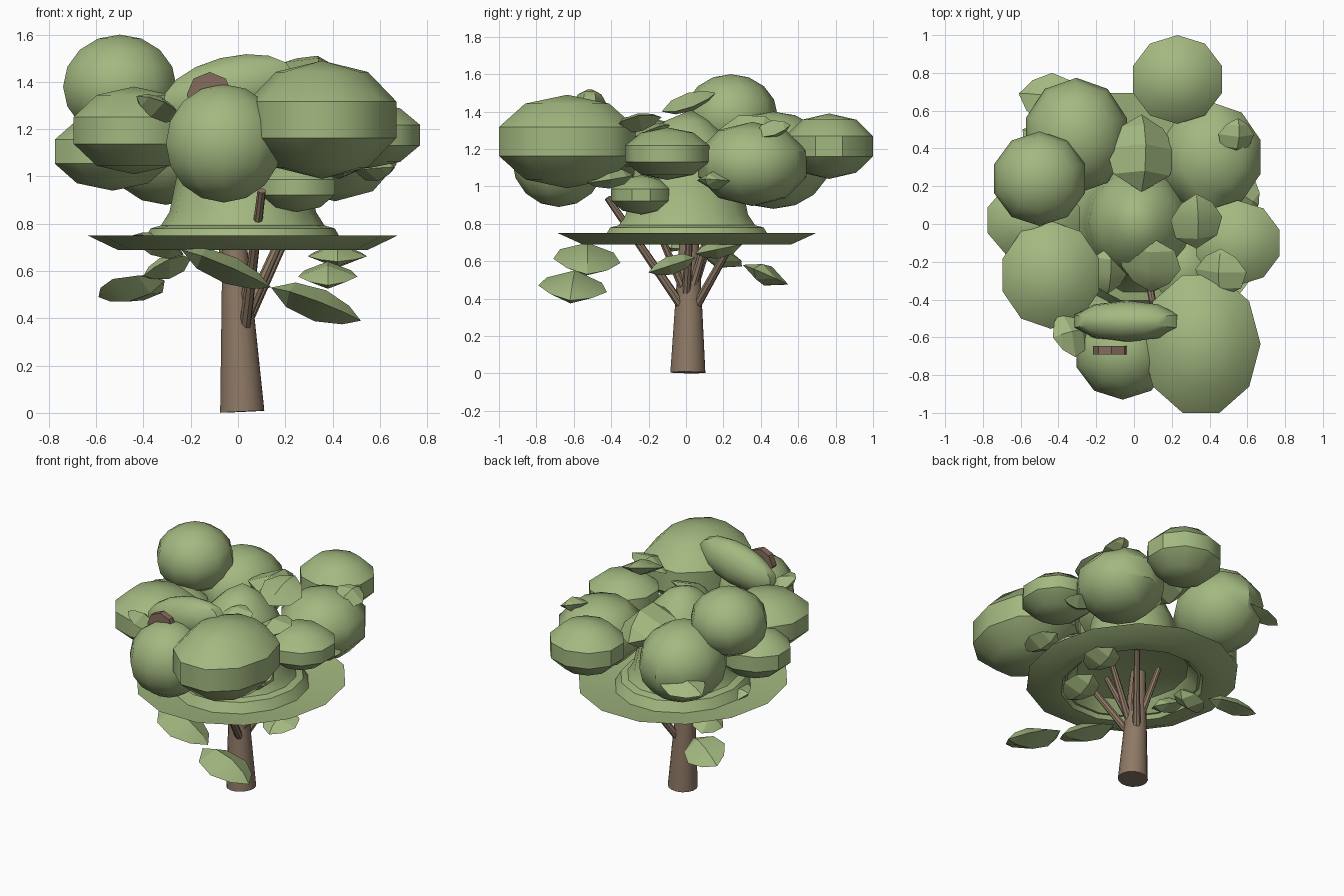
import bpy, bmesh, math
from mathutils import Vector, Matrix

if "Cube" in bpy.data.objects:
    bpy.data.objects.remove(bpy.data.objects["Cube"])


def material(name, rgb):
    m = bpy.data.materials.new(name)
    m.diffuse_color = (*rgb, 1)
    m.use_nodes = True
    m.node_tree.nodes["Principled BSDF"].inputs["Base Color"].default_value = m.diffuse_color
    return m


GREEN = material("leaf_green", (0.365, 0.48, 0.215))
BARK = material("bark_brown", (0.27, 0.19, 0.13))
DARK = material("dark_bark", (0.235, 0.15, 0.11))


def make(name, bm, mat, angle=None):
    """Turn a bmesh into an object, optionally smooth below an angle."""
    me = bpy.data.meshes.new(name)
    bm.to_mesh(me)
    bm.free()
    me.materials.append(mat)
    ob = bpy.data.objects.new(name, me)
    bpy.context.collection.objects.link(ob)
    if angle:
        bpy.ops.object.select_all(action='DESELECT')
        ob.select_set(True)
        bpy.context.view_layer.objects.active = ob
        bpy.ops.object.shade_smooth_by_angle(angle=math.radians(angle))
    return ob


def clump(name, centre, radii, rings, tilt=0.0, spin=0, angle=37):
    """Foliage ball; five rings leave a flat band at the widest part."""
    bm = bmesh.new()
    bmesh.ops.create_uvsphere(bm, u_segments=10, v_segments=rings, radius=1,
                              matrix=Matrix.Rotation(math.radians(spin), 4, 'Z'))
    size = [max(v.co[i] for v in bm.verts) for i in range(3)]
    scale = Matrix.Diagonal([radii[i] / size[i] for i in range(3)] + [1])
    rot = Matrix.Rotation(tilt, 4, 'Y')
    bmesh.ops.transform(bm, matrix=Matrix.Translation(centre) @ rot @ scale, verts=bm.verts)
    return make(name, bm, GREEN, angle)


def limb(name, a, b, r1, r2, mat=BARK, sides=10):
    """Tapered rod between two points."""
    a, b = Vector(a), Vector(b)
    d = b - a
    bm = bmesh.new()
    bmesh.ops.create_cone(bm, cap_ends=True, segments=sides, radius1=r1, radius2=r2, depth=d.length)
    m = Matrix.Translation((a + b) / 2) @ d.to_track_quat('Z', 'Y').to_matrix().to_4x4()
    bmesh.ops.transform(bm, matrix=m, verts=bm.verts)
    return make(name, bm, mat, 40)


def leaf(name, a, b, width, roll=0, thick=0.05):
    """Faceted pointed leaf with a raised midrib, from base a to tip b."""
    a, b = Vector(a), Vector(b)
    d = b - a
    along = d.normalized()
    side = along.cross(Vector((0, 0, 1))).normalized()
    side = Matrix.Rotation(math.radians(roll), 3, along) @ side
    up = side.cross(along)
    bm = bmesh.new()
    base, tip = bm.verts.new(a), bm.verts.new(b)
    rows = []
    for t, w in ((0.22, 0.8), (0.55, 1.0), (0.83, 0.6)):
        p = a + d * t
        ring = [p + side * width * w / 2, p + up * thick * w,
                p - side * width * w / 2, p - up * thick * w]
        rows.append([bm.verts.new(q) for q in ring])
    for k in range(4):
        n = (k + 1) % 4
        bm.faces.new((base, rows[0][n], rows[0][k]))
        bm.faces.new((tip, rows[2][k], rows[2][n]))
        for r, s in zip(rows, rows[1:]):
            bm.faces.new((r[k], r[n], s[n], s[k]))
    bmesh.ops.recalc_face_normals(bm, faces=bm.faces)
    return make(name, bm, GREEN, 20)


# Trunk and branches
limb("trunk", (0.018, 0.01, 0.005), (-0.018, 0.018, 0.79), 0.095, 0.048, sides=16)
branches = [
    ((0.03, -0.03, 0.37), (0.10, -0.42, 0.94)),
    ((0.03, 0.06, 0.37), (0.21, 0.28, 0.76)),
    ((0.03, 0.00, 0.40), (0.20, 0.02, 0.78)),
    ((0.02, 0.00, 0.42), (0.09, -0.16, 0.79)),
    ((-0.01, 0.03, 0.42), (-0.08, 0.15, 0.79)),
    ((0.03, 0.03, 0.45), (0.08, 0.13, 0.79)),
]
for i, (a, b) in enumerate(branches):
    limb(f"branch_{i + 1}", a, b, 0.025, 0.018, sides=8)

# Central canopy: hollow underside, upturned brim, flaring into a tall dome
profile = [(0.25, 0.82), (0.39, 0.78), (0.44, 0.69), (0.53, 0.69), (0.655, 0.75),
           (0.53, 0.73), (0.41, 0.715), (0.36, 0.77), (0.31, 0.85), (0.28, 1.0),
           (0.26, 1.13), (0.21, 1.25), (0.11, 1.35)]
bm = bmesh.new()
N = 14
rows = [[bm.verts.new((0.02 + r * math.cos(i * math.tau / N), 0.005 + 1.08 * r * math.sin(i * math.tau / N), z))
         for i in range(N)] for r, z in profile]
low = bm.verts.new((0.02, 0.005, 0.83))
top = bm.verts.new((0.01, 0.03, 1.41))
for i in range(N):
    j = (i + 1) % N
    bm.faces.new((rows[0][j], rows[0][i], low))
    for lo, hi in zip(rows, rows[1:]):
        bm.faces.new((lo[i], lo[j], hi[j], hi[i]))
    bm.faces.new((rows[-1][i], rows[-1][j], top))
make("central_canopy", bm, GREEN, 35)

# Foliage clumps: centre, radii, rings, tilt, spin, smoothing angle
clumps = {
    "back_clump": ((0.23, 0.765, 1.215), (0.235, 0.235, 0.175), 5),
    "back_left_clump": ((-0.305, 0.467, 1.14), (0.267, 0.307, 0.26), 8),
    "back_right_clump": ((0.41, 0.355, 1.12), (0.26, 0.29, 0.225), 5, 0, 0, 42),
    "upper_left_clump": ((-0.50, 0.24, 1.38), (0.24, 0.25, 0.22), 8),
    "front_left_clump": ((-0.44, -0.27, 1.195), (0.255, 0.285, 0.185), 5, 0, 0, 42),
    "left_clump": ((-0.53, 0.02, 1.105), (0.245, 0.22, 0.165), 5),
    "right_clump": ((0.55, -0.10, 1.175), (0.22, 0.225, 0.14), 5),
    "front_right_clump": ((0.355, -0.635, 1.24), (0.315, 0.365, 0.25), 5, 0, 18, 42),
    "front_clump": ((-0.06, -0.68, 1.14), (0.245, 0.25, 0.25), 8),
    "low_right_clump": ((0.25, -0.24, 0.955), (0.16, 0.16, 0.105), 5),
    "front_top_clump": ((-0.04, -0.515, 1.365), (0.285, 0.11, 0.14), 8, -0.25),
}
for name, args in clumps.items():
    clump(name, *args)

# Sawn limb end showing above the front clump
limb("sawn_limb", (-0.12, -0.69, 1.345), (-0.12, -0.645, 1.345), 0.097, 0.097, DARK, 8)

# Leaves: base, tip, width, roll, optional half thickness
leaves = [
    # hanging below the brim
    ((0.14, -0.59, 0.53), (0.52, -0.62, 0.39), 0.37, -6, 0.07),
    ((-0.24, -0.53, 0.69), (0.14, -0.53, 0.53), 0.36, -4, 0.06),
    ((-0.31, 0.36, 0.56), (-0.59, 0.50, 0.49), 0.27, 20, 0.055),
    ((0.38, 0.05, 0.62), (0.38, -0.20, 0.54), 0.25, 0),
    ((0.42, 0.30, 0.69), (0.42, 0.05, 0.64), 0.25, 0),
    ((-0.23, -0.08, 0.67), (-0.45, -0.05, 0.75), 0.24, 15),
    ((-0.20, 0.22, 0.65), (-0.40, 0.16, 0.58), 0.24, 20),
    # scattered on top
    ((0.33, -0.13, 1.40), (0.33, 0.16, 1.50), 0.28, 12),
    ((0.46, -0.39, 1.31), (0.46, -0.13, 1.37), 0.28, -15),
    ((0.04, 0.17, 1.30), (0.04, 0.58, 1.21), 0.38, 10, 0.13),
    ((0.09, -0.07, 1.33), (0.09, -0.36, 1.20), 0.32, 10),
    ((0.53, 0.37, 1.28), (0.55, 0.56, 1.33), 0.20, 20),
    ((-0.28, 0.64, 1.13), (-0.61, 0.69, 1.06), 0.28, 15),
    ((-0.25, -0.56, 1.24), (-0.43, -0.60, 1.34), 0.26, 10),
    ((0.40, -0.28, 1.06), (0.45, -0.53, 1.02), 0.22, 0),
    ((-0.13, -0.12, 1.20), (-0.14, -0.37, 1.12), 0.22, -15),
    ((0.50, 0.20, 1.02), (0.66, 0.10, 1.04), 0.20, 0),
]
for i, args in enumerate(leaves):
    leaf(f"leaf_{i + 1}", *args)
